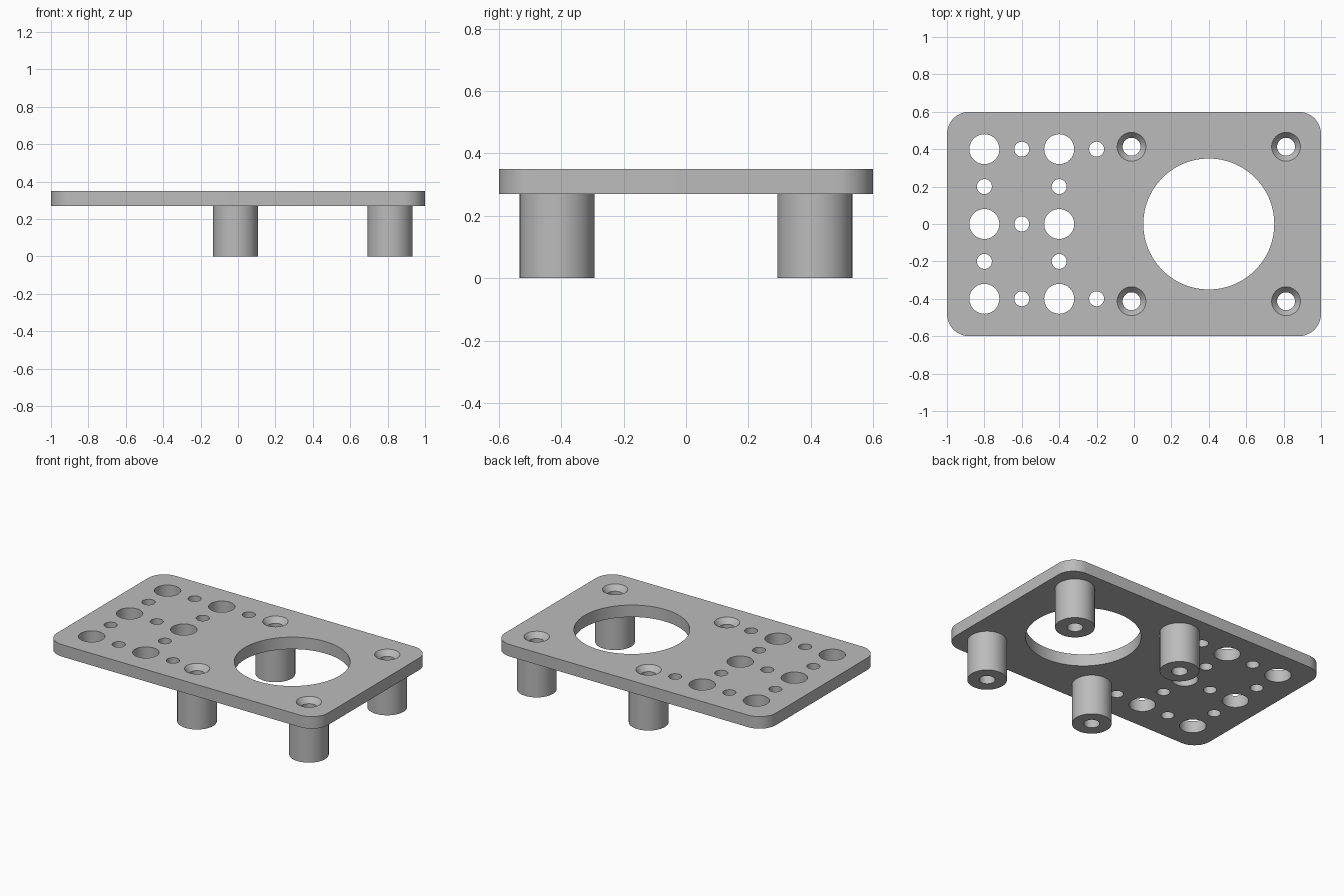
import bpy, bmesh
from math import cos, sin, pi, radians

cube = bpy.data.objects.get("Cube")
if cube:
    bpy.data.objects.remove(cube, do_unlink=True)

grey = bpy.data.materials.new("plain grey")
grey.use_nodes = True
grey.diffuse_color = (0.5, 0.5, 0.5, 1)
grey.node_tree.nodes["Principled BSDF"].inputs["Base Color"].default_value = grey.diffuse_color

BOTTOM, TOP = 0.27, 0.35
BORE = 0.048
MOUNTS = [(0.4 + sx * 0.413, sy * 0.413) for sx in (-1, 1) for sy in (-1, 1)]


def make_object(name, bm):
    bmesh.ops.recalc_face_normals(bm, faces=bm.faces[:])
    mesh = bpy.data.meshes.new(name)
    bm.to_mesh(mesh)
    bm.free()
    mesh.materials.append(grey)
    obj = bpy.data.objects.new(name, mesh)
    bpy.context.collection.objects.link(obj)
    return obj


def lathe(bm, x, y, profile, steps=64, closed=False):
    """Revolve (radius, z) points about a vertical axis; cap the ends unless closed."""
    rings = [[bm.verts.new((x + r * cos(2 * pi * i / steps), y + r * sin(2 * pi * i / steps), z))
              for i in range(steps)] for r, z in profile]
    pairs = list(zip(rings, rings[1:]))
    if closed:
        pairs.append((rings[-1], rings[0]))
    else:
        bm.faces.new(rings[0])
        bm.faces.new(rings[-1])
    for a, b in pairs:
        for i in range(steps):
            j = (i + 1) % steps
            bm.faces.new((a[i], a[j], b[j], b[i]))


def smooth(obj):
    bpy.ops.object.select_all(action='DESELECT')
    obj.select_set(True)
    bpy.context.view_layer.objects.active = obj
    bpy.ops.object.shade_smooth_by_angle(angle=radians(30))


# Rounded plate
bm = bmesh.new()
radius, steps = 0.12, 12
outline = []
for k, (sx, sy) in enumerate([(1, 1), (-1, 1), (-1, -1), (1, -1)]):
    for i in range(steps + 1):
        a = pi / 2 * (k + i / steps)
        outline.append(bm.verts.new((sx * (1 - radius) + radius * cos(a),
                                     sy * (0.6 - radius) + radius * sin(a), BOTTOM)))
base = bm.faces.new(outline)
raised = bmesh.ops.extrude_face_region(bm, geom=[base])["geom"]
bmesh.ops.translate(bm, vec=(0, 0, TOP - BOTTOM),
                    verts=[v for v in raised if isinstance(v, bmesh.types.BMVert)])
plate = make_object("mounting_plate", bm)

# Hole cutters: large opening, hole grid, countersunk screw holes
bm = bmesh.new()
low, high = BOTTOM - 0.05, TOP + 0.05
lathe(bm, 0.4, 0, [(0.35, low), (0.35, high)], 128)
for col in range(4):
    for row in range(-2, 3):
        x, y = -0.8 + 0.2 * col, 0.2 * row
        if col % 2 and row % 2 or (col == 3 and row == 0):
            continue
        r = 0.08 if col % 2 == 0 and row % 2 == 0 else 0.04
        lathe(bm, x, y, [(r, low), (r, high)])
for x, y in MOUNTS:
    lathe(bm, x, y, [(BORE, low), (BORE, TOP - 0.035), (0.077, TOP), (0.077, high)])
cutter = make_object("hole_cutter", bm)
cutter.hide_render = True

cut = plate.modifiers.new("holes", 'BOOLEAN')
cut.operation = 'DIFFERENCE'
cut.solver = 'EXACT'
cut.object = cutter
bpy.ops.object.select_all(action='DESELECT')
plate.select_set(True)
bpy.context.view_layer.objects.active = plate
bpy.ops.object.modifier_apply(modifier=cut.name)
bpy.data.objects.remove(cutter, do_unlink=True)
smooth(plate)

# Hollow standoffs under the plate
for (x, y), name in zip(MOUNTS, ("front_right", "back_right", "front_left", "back_left")):
    bm = bmesh.new()
    lathe(bm, x, y, [(0.12, 0), (0.12, BOTTOM), (BORE, BOTTOM), (BORE, 0)], closed=True)
    smooth(make_object(name + "_standoff", bm))
